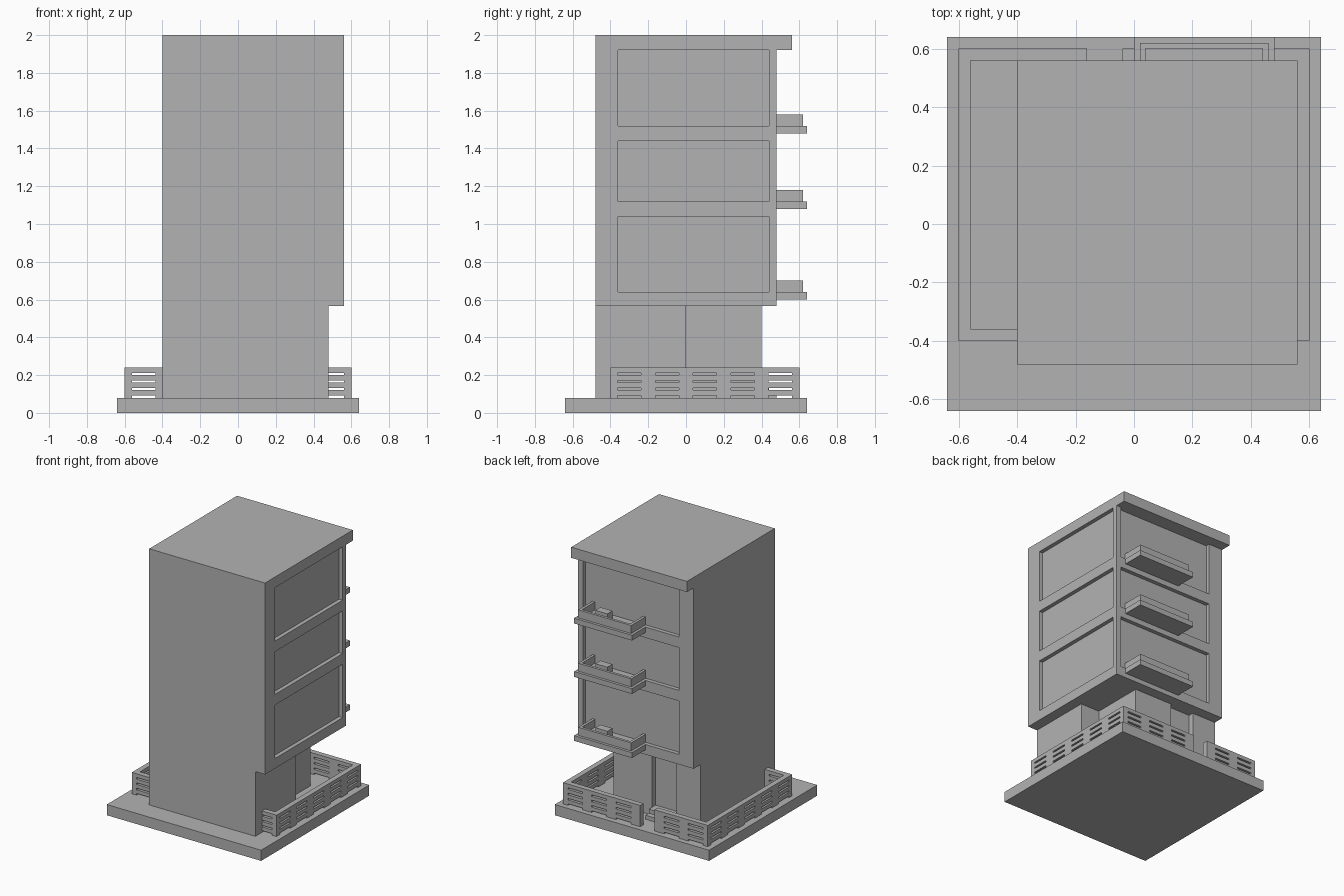
import bpy
import bmesh
from mathutils import Vector

old = bpy.data.objects.get("Cube")
if old:
    bpy.data.objects.remove(old, do_unlink=True)

# Single plain material
grey = bpy.data.materials.new("plain_grey")
grey.use_nodes = True
COLOUR = (0.45, 0.45, 0.45, 1)
grey.diffuse_color = COLOUR
grey.node_tree.nodes["Principled BSDF"].inputs["Base Color"].default_value = COLOUR


def prism(name, points, push):
    """Extrude a flat outline of 3D points along the push vector."""
    bm = bmesh.new()
    face = bm.faces.new([bm.verts.new(p) for p in points])
    new = bmesh.ops.extrude_face_region(bm, geom=[face])["geom"]
    moved = [v for v in new if isinstance(v, bmesh.types.BMVert)]
    bmesh.ops.translate(bm, verts=moved, vec=Vector(push))
    bmesh.ops.recalc_face_normals(bm, faces=bm.faces)
    mesh = bpy.data.meshes.new(name)
    bm.to_mesh(mesh)
    bm.free()
    mesh.materials.append(grey)
    obj = bpy.data.objects.new(name, mesh)
    bpy.context.collection.objects.link(obj)
    return obj


def box(name, x, y, z):
    corners = [(x[0], y[0]), (x[1], y[0]), (x[1], y[1]), (x[0], y[1])]
    return prism(name, [(a, b, z[0]) for a, b in corners], (0, 0, z[1] - z[0]))


def cut(target, x, y, z):
    """Subtract a hidden box from the target."""
    cutter = box(target.name + "_cutter", x, y, z)
    cutter.hide_render = True
    cutter.hide_viewport = True
    mod = target.modifiers.new("cut", "BOOLEAN")
    mod.operation = "DIFFERENCE"
    mod.solver = "EXACT"
    mod.object = cutter


# Ground slab
GROUND = 0.08
box("ground_slab", (-0.64, 0.64), (-0.64, 0.64), (0, GROUND))

# Tower: side profile with roof overhang and set-back ground floor
CEILING = 0.565
profile = [(-0.48, GROUND), (0.4, GROUND), (0.4, CEILING), (0.48, CEILING),
           (0.48, 1.92), (0.56, 1.92), (0.56, 2), (-0.48, 2)]
tower = prism("tower", [(-0.4, y, z) for y, z in profile], (0.96, 0, 0))
cut(tower, (0.48, 1), (-1, 1), (0, CEILING))
cut(tower, (0.32, 1), (0, 1), (0, CEILING))
cut(tower, (-0.2, 0), (0.36, 1), (0, CEILING))

# Recessed wall panels and balconies on each upper floor
DEPTH = 0.03
for floor, (low, high) in enumerate([(0.64, 1.04), (1.12, 1.44), (1.52, 1.92)], 1):
    cut(tower, (0.56 - DEPTH, 1), (-0.36, 0.44), (low, high))
    cut(tower, (-0.28, 0.52), (0.48 - DEPTH, 1), (low, high))
    box(f"balcony_slab_{floor}", (0, 0.48), (0.48, 0.64), (low - 0.04, low))
    wall = 0.48 - DEPTH
    outline = [(0.02, wall), (0.02, 0.62), (0.46, 0.62), (0.46, wall),
               (0.44, wall), (0.44, 0.6), (0.04, 0.6), (0.04, wall)]
    prism(f"balcony_parapet_{floor}", [(x, y, low) for x, y in outline], (0, 0, 0.06))
    box(f"balcony_box_{floor}", (0.26, 0.36), (0.5, 0.56), (low, low + 0.06))

# Entrance steps
for i, front in enumerate((0.48, 0.44)):
    box(f"entrance_step_{i + 1}", (-0.2, 0), (0.36, front),
        (GROUND, GROUND + 0.03 * (i + 1)))


# Slotted garden wall
def garden_wall(name, x, y):
    obj = box(name, x, y, (GROUND, 0.24))
    along_x = x[1] - x[0] > y[1] - y[0]
    start, end = x if along_x else y
    for k in range(6):
        centre = -0.5 + 0.2 * k
        if not start < centre < end:
            continue
        span = (centre - 0.062, centre + 0.062)
        for row in range(4):
            base = GROUND + 0.04 * row
            z = (base - (0.01 if row == 0 else 0), base + 0.012)
            if along_x:
                cut(obj, span, (y[0] - 0.01, y[1] + 0.01), z)
            else:
                cut(obj, (x[0] - 0.01, x[1] + 0.01), span, z)


garden_wall("garden_wall_right", (-0.6, -0.56), (-0.4, 0.6))
garden_wall("garden_wall_left", (0.56, 0.6), (-0.4, 0.6))
garden_wall("garden_wall_back_right", (-0.56, -0.16), (0.56, 0.6))
garden_wall("garden_wall_back_left", (-0.04, 0.56), (0.56, 0.6))
garden_wall("garden_wall_front_right", (-0.56, -0.4), (-0.4, -0.36))
garden_wall("garden_wall_front_left", (0.48, 0.56), (-0.4, -0.36))
